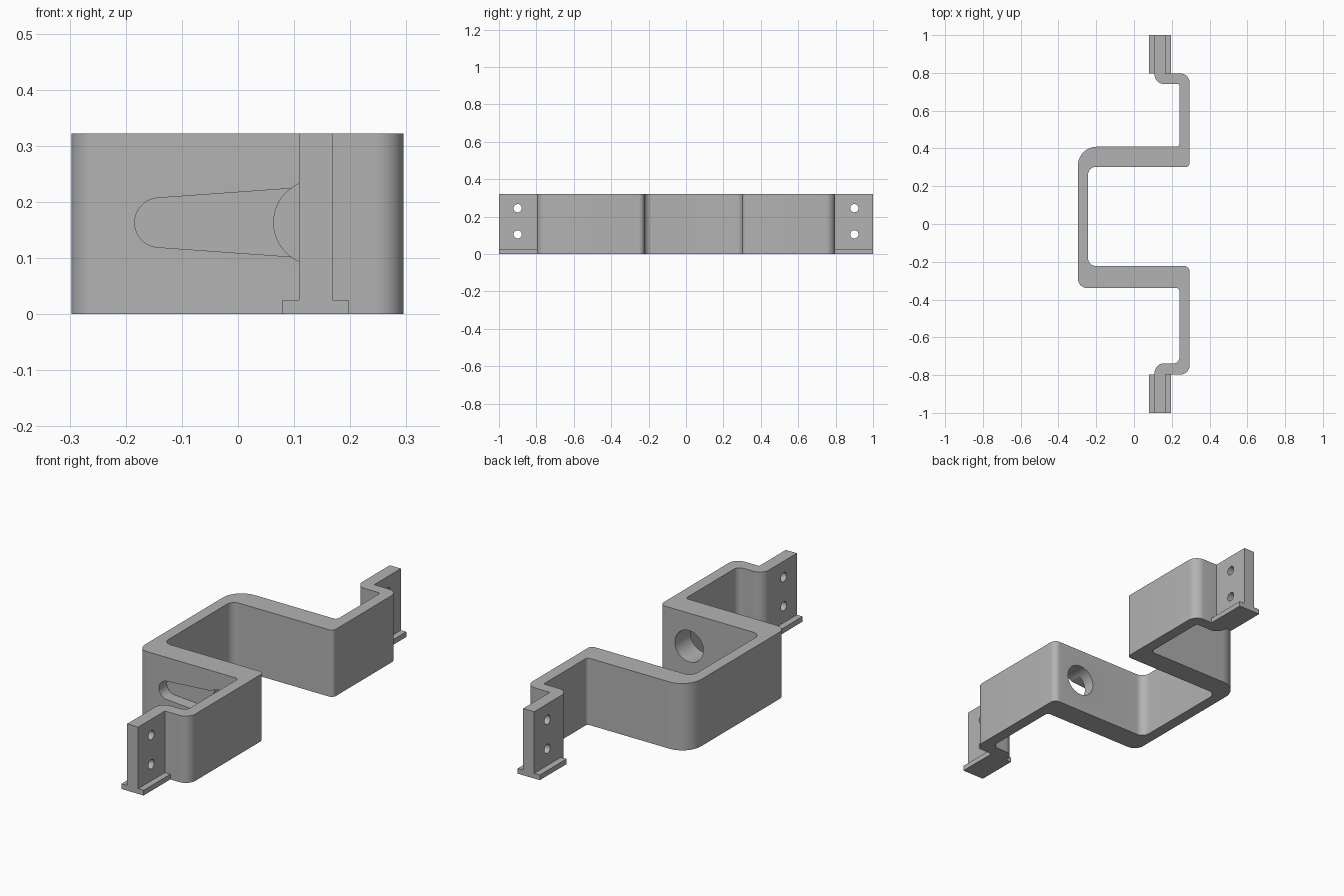
import bpy, bmesh, math
from mathutils import Vector

if "Cube" in bpy.data.objects:
    bpy.data.objects.remove(bpy.data.objects["Cube"], do_unlink=True)

H = 0.322

grey = bpy.data.materials.new("plain grey")
grey.use_nodes = True
grey.diffuse_color = (0.45, 0.45, 0.45, 1)
grey.node_tree.nodes["Principled BSDF"].inputs["Base Color"].default_value = (0.45, 0.45, 0.45, 1)


def rounded(points, steps=10):
    """Replace each (x, y, radius) corner by a tangent arc."""
    out = []
    for i, (x, y, r) in enumerate(points):
        p = Vector((x, y))
        if r == 0:
            out.append(p)
            continue
        a = (Vector(points[i - 1][:2]) - p).normalized()
        b = (Vector(points[(i + 1) % len(points)][:2]) - p).normalized()
        centre = p + (a + b) * r          # all corners are right angles
        for k in range(steps + 1):
            t = k / steps * math.pi / 2
            out.append(centre - b * r * math.cos(t) - a * r * math.sin(t))
    return out


def prism(name, outline, place, low, high):
    """Extrude a 2D outline; place(u, v, w) maps it into space."""
    bm = bmesh.new()
    face = bm.faces.new([bm.verts.new(place(u, v, low)) for u, v in outline])
    new = bmesh.ops.extrude_face_region(bm, geom=[face])["geom"]
    shift = Vector(place(0, 0, high)) - Vector(place(0, 0, low))
    bmesh.ops.translate(bm, vec=shift, verts=[g for g in new if isinstance(g, bmesh.types.BMVert)])
    bmesh.ops.recalc_face_normals(bm, faces=bm.faces)
    mesh = bpy.data.meshes.new(name)
    bm.to_mesh(mesh)
    bm.free()
    mesh.materials.append(grey)
    ob = bpy.data.objects.new(name, mesh)
    bpy.context.collection.objects.link(ob)
    return ob


def arc(cx, cy, r, start, end, n=32):
    return [(cx + r * math.cos(start + (end - start) * k / n),
             cy + r * math.sin(start + (end - start) * k / n)) for k in range(n + 1)]


def circle(cx, cy, r, n=48):
    return arc(cx, cy, r, 0, math.tau, n)[:-1]


def combine(target, tool, operation):
    mod = target.modifiers.new(operation.lower(), 'BOOLEAN')
    mod.operation, mod.object, mod.solver = operation, tool, 'EXACT'
    bpy.context.view_layer.objects.active = target
    bpy.ops.object.modifier_apply(modifier=mod.name)
    bpy.data.objects.remove(tool, do_unlink=True)


def upright(u, v, w):
    return (u, v, w)


def along_y(u, v, w):
    return (u, w, v)


def along_x(u, v, w):
    return (w, u, v)


# Folded strap: down one side of the band and back up the other
profile = [
    (0.168, 1, 0), (0.168, 0.797, 0), (0.295, 0.797, 0.05), (0.295, 0.302, 0.022),
    (-0.243, 0.302, 0.04), (-0.243, -0.222, 0.04), (0.295, -0.222, 0.03),
    (0.295, -0.797, 0.05), (0.168, -0.797, 0), (0.168, -1, 0), (0.109, -1, 0),
    (0.109, -0.738, 0.05), (0.24, -0.738, 0.03), (0.24, -0.339, 0.016),
    (-0.297, -0.339, 0.05), (-0.297, 0.409, 0.1), (0.24, 0.409, 0.016),
    (0.24, 0.741, 0.008), (0.109, 0.741, 0.05), (0.109, 1, 0),
]
strap = prism("bracket_strap", rounded(profile), upright, 0, H)

# Wide foot and two screw holes on each end tab
for side in (-1, 1):
    foot = [(0.079, 0), (0.197, 0), (0.197, 0.025), (0.079, 0.025)]
    ends = sorted((side * 0.797, side))
    combine(strap, prism("foot", foot, along_y, *ends), 'UNION')
    for z in (0.105, 0.245):
        combine(strap, prism("screw_hole", circle(side * 0.9, z, 0.022, 32), along_x, 0, 0.23), 'DIFFERENCE')

# Keyhole in the front wall: through hole plus a shallow tapered slot
mid = 0.163
combine(strap, prism("round_hole", circle(0.139, mid, 0.0755), along_y, -0.4, -0.18), 'DIFFERENCE')
lean = math.radians(4)
slot = arc(-0.14, mid, 0.044, math.pi / 2 + lean, math.pi * 1.5 - lean)
slot += [(0.139, mid - 0.064), (0.139, mid + 0.064)]
combine(strap, prism("slot", slot, along_y, -0.4, -0.28), 'DIFFERENCE')

bpy.ops.object.select_all(action='DESELECT')
strap.select_set(True)
bpy.context.view_layer.objects.active = strap
bpy.ops.object.shade_smooth_by_angle(angle=math.radians(30))
